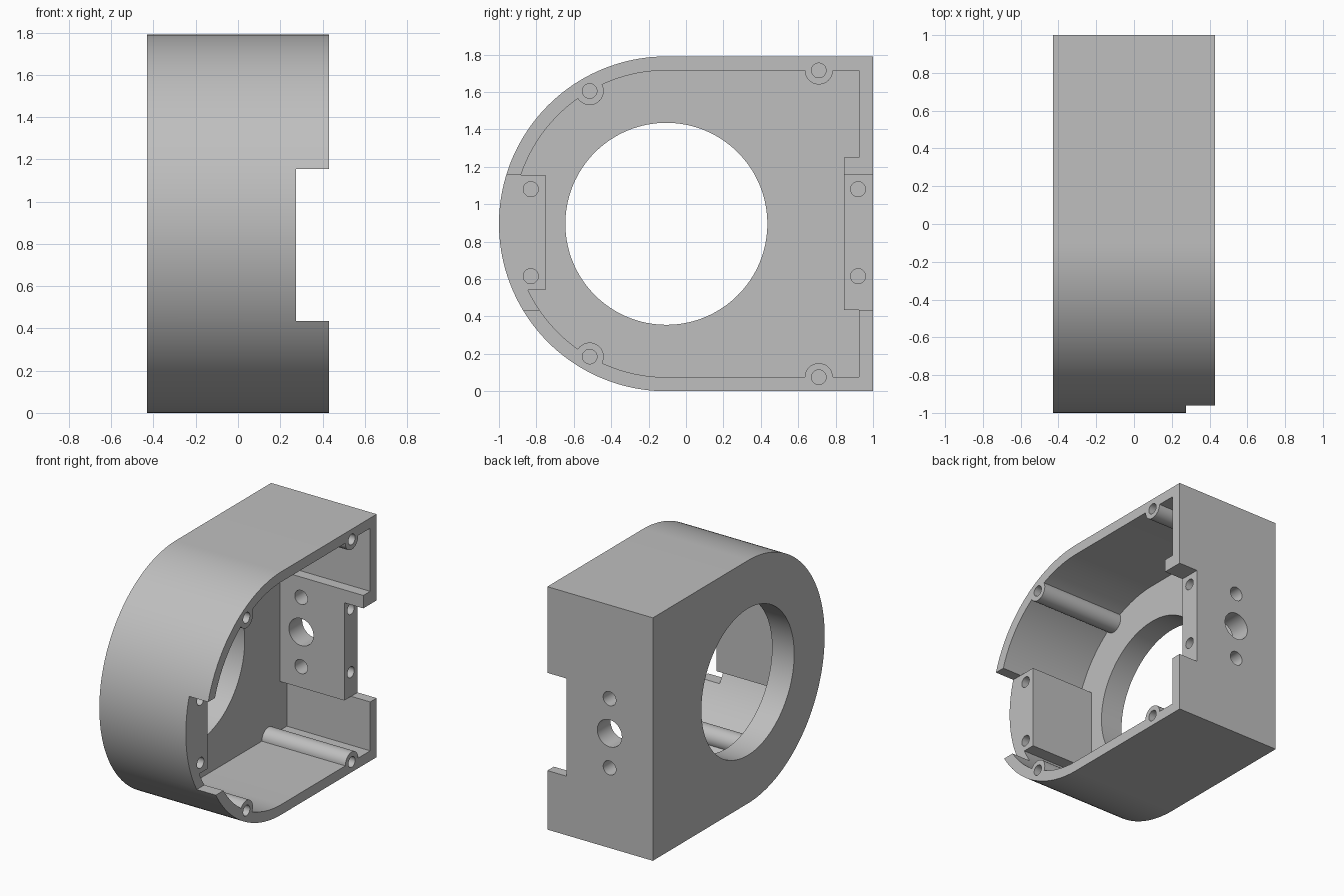
import bpy, bmesh, math
from mathutils import Vector

if "Cube" in bpy.data.objects:
    bpy.data.objects.remove(bpy.data.objects["Cube"], do_unlink=True)

# Main dimensions: the open side faces +x
HALF = 0.43
HEIGHT = 1.79
FLOOR = -0.25
LEDGE = 0.275
CY, CZ, R = -0.105, HEIGHT / 2, HEIGHT / 2
WALL = 0.075
NOTCH_LOW, NOTCH_HIGH = 0.435, 1.155

grey = bpy.data.materials.new("plain grey")
grey.use_nodes = True
colour = (0.52, 0.52, 0.52, 1)
grey.diffuse_color = colour
grey.node_tree.nodes["Principled BSDF"].inputs["Base Color"].default_value = colour


def prism(name, base, direction):
    """Extrude a flat polygon along a direction."""
    bm = bmesh.new()
    face = bm.faces.new([bm.verts.new(p) for p in base])
    new = bmesh.ops.extrude_face_region(bm, geom=[face])["geom"]
    verts = [v for v in new if isinstance(v, bmesh.types.BMVert)]
    bmesh.ops.translate(bm, verts=verts, vec=Vector(direction))
    bmesh.ops.recalc_face_normals(bm, faces=bm.faces)
    mesh = bpy.data.meshes.new(name)
    bm.to_mesh(mesh)
    bm.free()
    mesh.materials.append(grey)
    obj = bpy.data.objects.new(name, mesh)
    bpy.context.collection.objects.link(obj)
    return obj


def d_shape(name, inset, x0, x1):
    """Half-round front with a square back."""
    r, back = R - inset, 1 - inset
    arc = [math.pi * (0.5 + i / 80) for i in range(81)]
    pts = [(x0, CY + r * math.cos(a), CZ + r * math.sin(a)) for a in arc]
    pts += [(x0, back, CZ - r), (x0, back, CZ + r)]
    return prism(name, pts, (x1 - x0, 0, 0))


def box(name, x, y, z):
    pts = [(x[0], y[0], z[0]), (x[0], y[1], z[0]), (x[0], y[1], z[1]), (x[0], y[0], z[1])]
    return prism(name, pts, (x[1] - x[0], 0, 0))


def rod(name, start, length, r, axis="X", n=40):
    angles = [2 * math.pi * i / n for i in range(n)]
    x, y, z = start
    if axis == "X":
        pts = [(x, y + r * math.cos(a), z + r * math.sin(a)) for a in angles]
        return prism(name, pts, (length, 0, 0))
    pts = [(x + r * math.cos(a), y, z + r * math.sin(a)) for a in angles]
    return prism(name, pts, (0, length, 0))


def subtract(target, cutter):
    mod = target.modifiers.new("cut", "BOOLEAN")
    mod.operation = "DIFFERENCE"
    mod.solver = "EXACT"
    mod.object = cutter
    bpy.context.view_layer.update()
    bpy.context.view_layer.objects.active = target
    bpy.ops.object.modifier_apply(modifier=mod.name)
    bpy.data.objects.remove(cutter, do_unlink=True)


housing = d_shape("housing", 0, -HALF, HALF)
cavity = d_shape("cavity_cutter", WALL, FLOOR, HALF + 0.1)

# Mounting blocks and screw posts are kept out of the cavity
posts = [(y, CZ + s * h) for y, h in ((-0.515, 0.71), (0.71, 0.82)) for s in (-1, 1)]
subtract(cavity, box("front_block", (-0.4, 0.7), (-1.1, -0.75), (0.54, NOTCH_HIGH)))
subtract(cavity, box("back_block", (-0.4, 0.7), (0.845, 1.1), (NOTCH_LOW, 1.25)))
for y, z in posts:
    subtract(cavity, rod("screw_post", (-0.4, y, z), 1.1, 0.075))
subtract(housing, cavity)

# Notch across the open rim, and the large round opening
subtract(housing, box("notch_cutter", (LEDGE, 0.6), (-1.2, 1.2), (NOTCH_LOW, NOTCH_HIGH)))
subtract(housing, rod("opening_cutter", (-0.6, CY, CZ), 0.5, 0.54, n=128))

# Blind screw holes in the posts and blocks
for y, z in posts:
    subtract(housing, rod("post_hole_cutter", (0.1, y, z), 0.5, 0.039))
for y in (-0.83, 0.92):
    for z in (0.615, 1.08):
        subtract(housing, rod("block_hole_cutter", (0.05, y, z), 0.5, 0.04))

# Through holes in the back: one shaft hole between two bolt holes
for z, r in ((0.59, 0.052), (0.845, 0.1), (1.1, 0.052)):
    subtract(housing, rod("back_hole_cutter", (-0.077, 0.7, z), 0.5, r, "Y"))

bpy.ops.object.select_all(action="DESELECT")
housing.select_set(True)
bpy.context.view_layer.objects.active = housing
bpy.ops.object.shade_smooth_by_angle(angle=math.radians(30))
